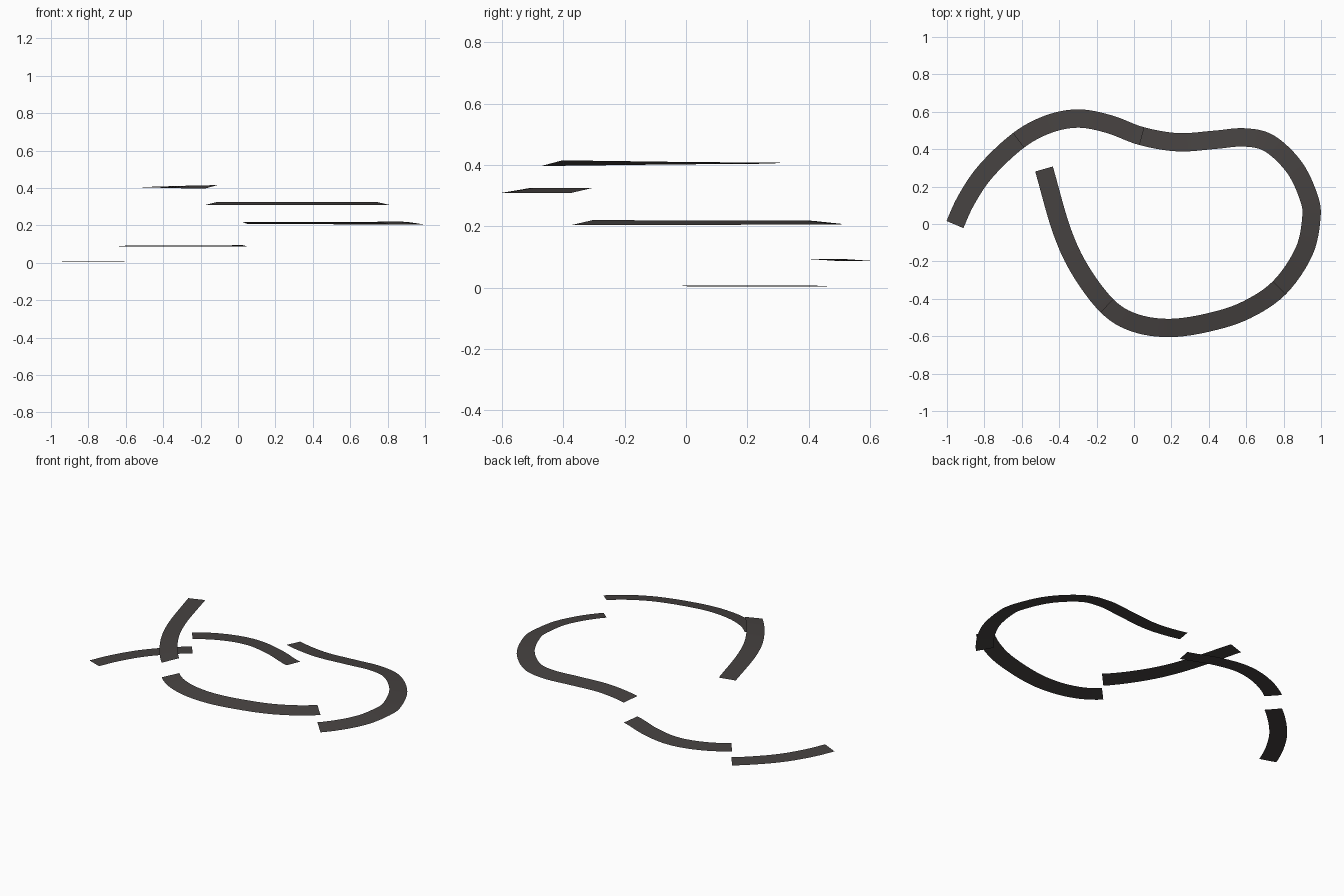
import bpy
from mathutils import Vector

if "Cube" in bpy.data.objects:
    bpy.data.objects.remove(bpy.data.objects["Cube"])

WIDTH = 0.098
STEPS = 6  # ribbon slices between neighbouring path points

# Asphalt colour
asphalt = bpy.data.materials.new("dark asphalt")
asphalt.diffuse_color = (0.062, 0.055, 0.053, 1)
asphalt.use_nodes = True
asphalt.node_tree.nodes["Principled BSDF"].inputs["Base Color"].default_value = asphalt.diffuse_color

# Centre line of the whole track seen from above (runs clockwise)
PATH = [Vector(p) for p in [
    (-0.957, -0.003), (-0.893, 0.135), (-0.79, 0.285), (-0.618, 0.447),
    (-0.46, 0.533), (-0.297, 0.564), (-0.13, 0.533), (0.04, 0.470),
    (0.235, 0.437), (0.43, 0.450), (0.59, 0.463), (0.725, 0.430),
    (0.858, 0.302), (0.935, 0.14), (0.948, 0.03), (0.908, -0.15),
    (0.778, -0.34), (0.60, -0.46), (0.404, -0.525), (0.19, -0.556),
    (0.0, -0.527), (-0.144, -0.438), (-0.29, -0.243), (-0.388, -0.03),
    (-0.481, 0.294)]]

# name, first and last path point, height, bank at start, bank at end
SECTIONS = [
    ("track_section_1", 0, 3, 0.005, 0.004, 0.004),
    ("track_section_2", 3, 7, 0.090, 0.005, 0.008),
    ("track_section_3", 7, 16, 0.212, 0.010, 0.016),
    ("track_section_4", 16, 21, 0.317, 0.016, 0.017),
    ("track_section_5", 21, 24, 0.406, 0.019, 0.003),
]

# Ghost points give the curve its direction at both ends
pts = [Vector((-1.01, -0.145))] + PATH + [2 * PATH[-1] - PATH[-2]]


def curve(i, t):
    """Smooth path position and direction after path point i."""
    a, b, c, d = pts[i:i + 4]
    k1, k2, k3 = c - a, 2 * a - 5 * b + 4 * c - d, 3 * b - a - 3 * c + d
    pos = b + 0.5 * (k1 * t + k2 * t ** 2 + k3 * t ** 3)
    direction = k1 + 2 * k2 * t + 3 * k3 * t ** 2
    return pos, direction.normalized()


def ribbon(name, first, last, height, bank0, bank1):
    """Thin road strip, inner edge raised by the bank."""
    verts, faces = [], []
    count = (last - first) * STEPS
    for k in range(count + 1):
        i = min(first + k // STEPS, last - 1)
        pos, d = curve(i, k / STEPS - (i - first))
        inward = Vector((d.y, -d.x)) * WIDTH / 2
        bank = (bank0 + (bank1 - bank0) * k / count) / 2
        outer, inner = pos - inward, pos + inward
        verts += [(outer.x, outer.y, height - bank),
                  (inner.x, inner.y, height + bank)]
        if k:
            n = 2 * k
            faces.append((n - 2, n - 1, n + 1, n))
    mesh = bpy.data.meshes.new(name)
    mesh.from_pydata(verts, [], faces)
    mesh.materials.append(asphalt)
    mesh.shade_smooth()
    obj = bpy.data.objects.new(name, mesh)
    bpy.context.collection.objects.link(obj)


# Five separate road pieces, each a step higher
for section in SECTIONS:
    ribbon(*section)
